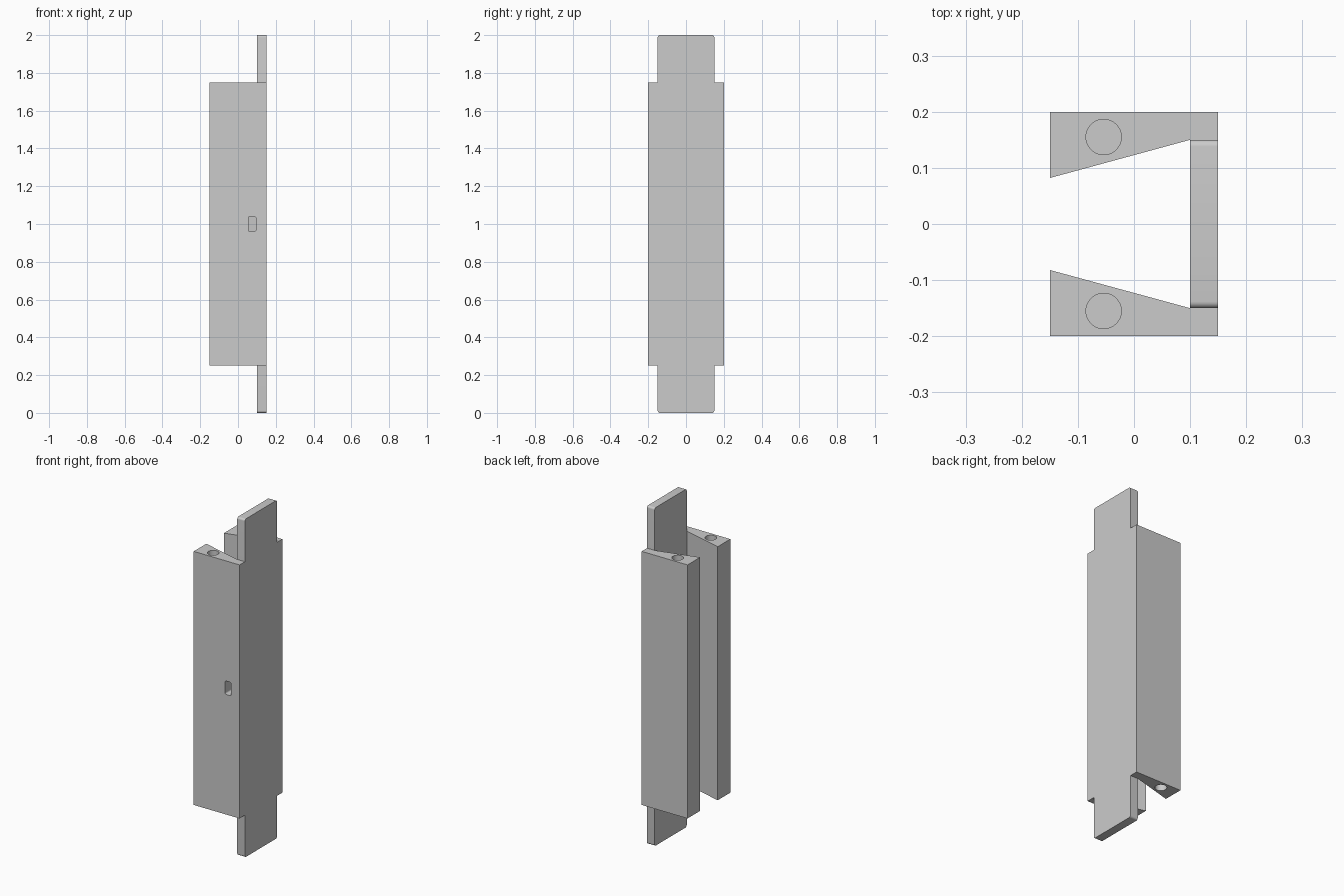
import bpy, math

cube = bpy.data.objects.get("Cube")
if cube:
    bpy.data.objects.remove(cube, do_unlink=True)

grey = bpy.data.materials.new("plain_grey")
grey.use_nodes = True
GREY = (0.6, 0.6, 0.6, 1)
grey.diffuse_color = GREY
grey.node_tree.nodes["Principled BSDF"].inputs["Base Color"].default_value = GREY


def extrude(name, outline, axis, start, end):
    """Extrude a closed 2D outline along x, y or z."""
    def place(p, d):
        point = list(p)
        point.insert("xyz".index(axis), d)
        return point
    n = len(outline)
    verts = [place(p, d) for d in (start, end) for p in outline]
    faces = [list(range(n))[::-1], list(range(n, 2 * n))]
    faces += [[i, (i + 1) % n, n + (i + 1) % n, n + i] for i in range(n)]
    mesh = bpy.data.meshes.new(name)
    mesh.from_pydata(verts, [], faces)
    mesh.materials.append(grey)
    obj = bpy.data.objects.new(name, mesh)
    bpy.context.collection.objects.link(obj)
    # Make the normals point outwards
    bpy.context.view_layer.objects.active = obj
    bpy.ops.object.select_all(action="DESELECT")
    obj.select_set(True)
    bpy.ops.object.mode_set(mode="EDIT")
    bpy.ops.mesh.select_all(action="SELECT")
    bpy.ops.mesh.normals_make_consistent(inside=False)
    bpy.ops.object.mode_set(mode="OBJECT")
    return obj


def rounded(cx, cy, w, h, r, steps=6):
    """Rectangle outline with rounded corners."""
    points = []
    for k, (sx, sy) in enumerate([(1, 1), (-1, 1), (-1, -1), (1, -1)]):
        for i in range(steps + 1):
            a = math.pi / 2 * (k + i / steps)
            points.append((cx + sx * (w / 2 - r) + r * math.cos(a),
                           cy + sy * (h / 2 - r) + r * math.sin(a)))
    return points


def smooth(obj):
    bpy.ops.object.select_all(action="DESELECT")
    obj.select_set(True)
    bpy.context.view_layer.objects.active = obj
    bpy.ops.object.shade_smooth_by_angle(angle=math.radians(30))


def cut(obj, cutter):
    """Apply a boolean cut and drop the cutter."""
    cutter.hide_render = True
    mod = obj.modifiers.new("cut", "BOOLEAN")
    mod.operation, mod.solver, mod.object = "DIFFERENCE", "EXACT", cutter
    bpy.context.view_layer.objects.active = obj
    bpy.ops.object.modifier_apply(modifier=mod.name)
    bpy.data.objects.remove(cutter, do_unlink=True)


LOW, HIGH, HOLE_DEPTH = 0.25, 1.75, 0.15

# Tall mounting plate with rounded corners
plate = extrude("mounting_plate", rounded(0, 1, 0.3, 2, 0.012), "x", 0.1, 0.15)
smooth(plate)

# Tapered side rails with a blind pin hole at each end
for name, s in (("front_rail", -1), ("back_rail", 1)):
    outline = [(-0.15, s * 0.2), (0.15, s * 0.2), (0.15, s * 0.15),
               (0.1, s * 0.15), (-0.15, s * 0.082)]
    rail = extrude(name, outline, "z", LOW, HIGH)
    circle = rounded(-0.054, s * 0.155, 0.063, 0.063, 0.0315, 10)
    circle = [p for i, p in enumerate(circle) if i % 11]
    for z, d in ((LOW, 1), (HIGH, -1)):
        cut(rail, extrude("pin_hole_cutter", circle, "z", z - d * 0.05, z + d * HOLE_DEPTH))
    # Small rounded slot through the front rail
    if s < 0:
        cut(rail, extrude("slot_cutter", rounded(0.075, 1, 0.04, 0.08, 0.009), "y", -0.3, -0.1))
    smooth(rail)
